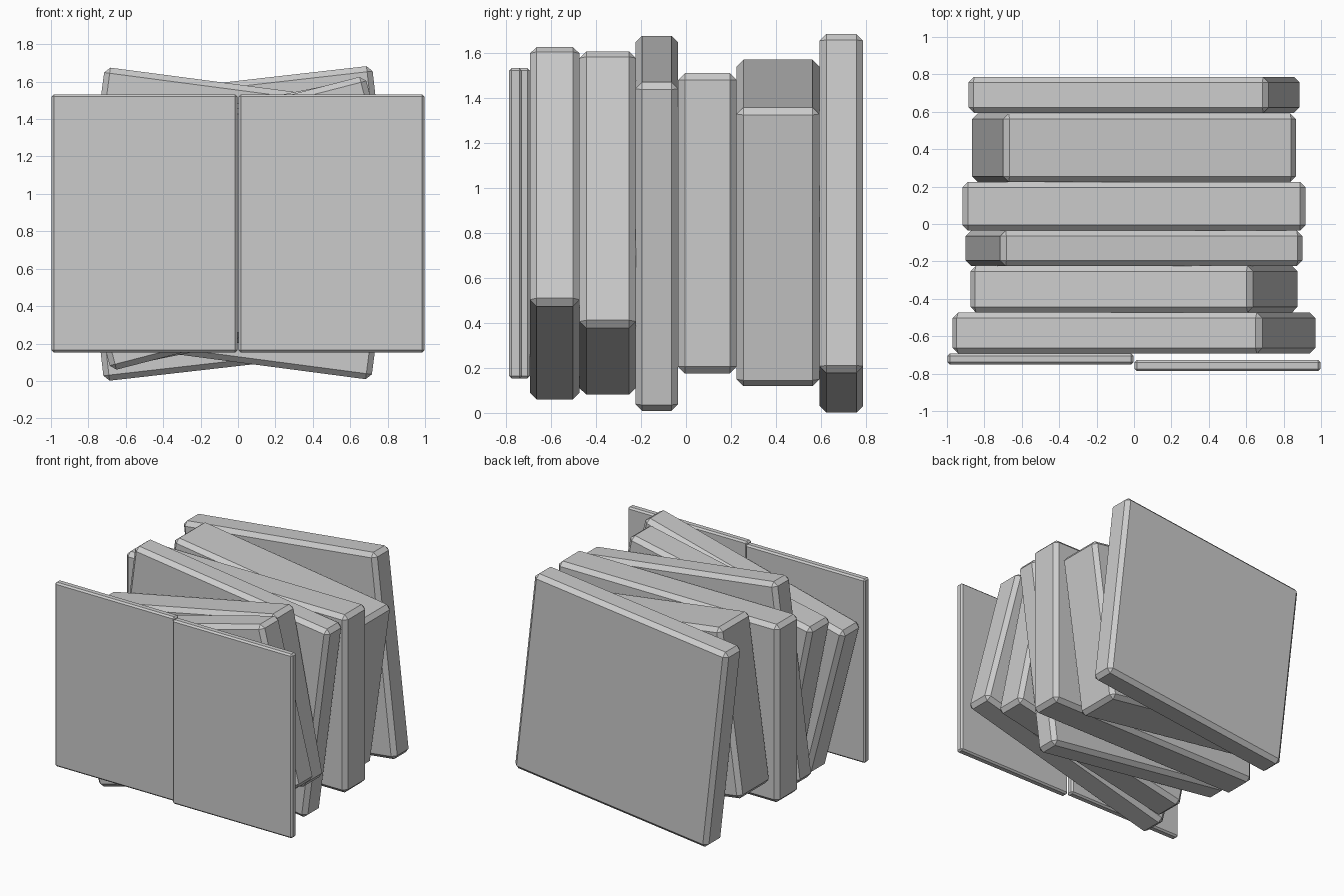
import bpy, bmesh, math
from mathutils import Matrix

if "Cube" in bpy.data.objects:
    bpy.data.objects.remove(bpy.data.objects["Cube"])

grey = bpy.data.materials.new("plain grey")
grey.diffuse_color = (0.6, 0.6, 0.6, 1)
grey.use_nodes = True
grey.node_tree.nodes["Principled BSDF"].inputs["Base Color"].default_value = grey.diffuse_color


def slab(name, size, centre, tilt=0.0, chamfer=0.03):
    """Chamfered box; positive tilt raises its right end."""
    bm = bmesh.new()
    bmesh.ops.create_cube(bm, size=1, matrix=Matrix.Diagonal((*size, 1)))
    bmesh.ops.bevel(bm, geom=bm.edges[:], offset=chamfer, segments=1,
                    profile=0.5, affect='EDGES')
    mesh = bpy.data.meshes.new(name)
    bm.to_mesh(mesh)
    bm.free()
    mesh.materials.append(grey)
    obj = bpy.data.objects.new(name, mesh)
    obj.location = centre
    obj.rotation_euler.y = -math.radians(tilt)
    bpy.context.collection.objects.link(obj)


# Tilted slabs, back to front: width, height, y range, centre z, tilt
slabs = [
    (1.615, 1.515, 0.593, 0.787, 0.842, 6.5),
    (1.580, 1.250, 0.225, 0.592, 0.844, -8.0),
    (1.835, 1.334, -0.035, 0.225, 0.842, 0.0),
    (1.630, 1.473, -0.225, -0.035, 0.842, -7.5),
    (1.542, 1.254, -0.473, -0.223, 0.843, 11.5),
    (1.710, 1.190, -0.693, -0.473, 0.843, 14.5),
]
for i, (w, h, y0, y1, z, tilt) in enumerate(slabs, 1):
    slab(f"tilted_slab_{i}", (w, y1 - y0, h), (0, (y0 + y1) / 2, z), tilt)

# Two thin upright front panels
for name, x, y in (("left_panel", -0.5, -0.722), ("right_panel", 0.5, -0.757)):
    slab(name, (0.994, 0.058, 1.38), (x, y, 0.842), chamfer=0.012)
